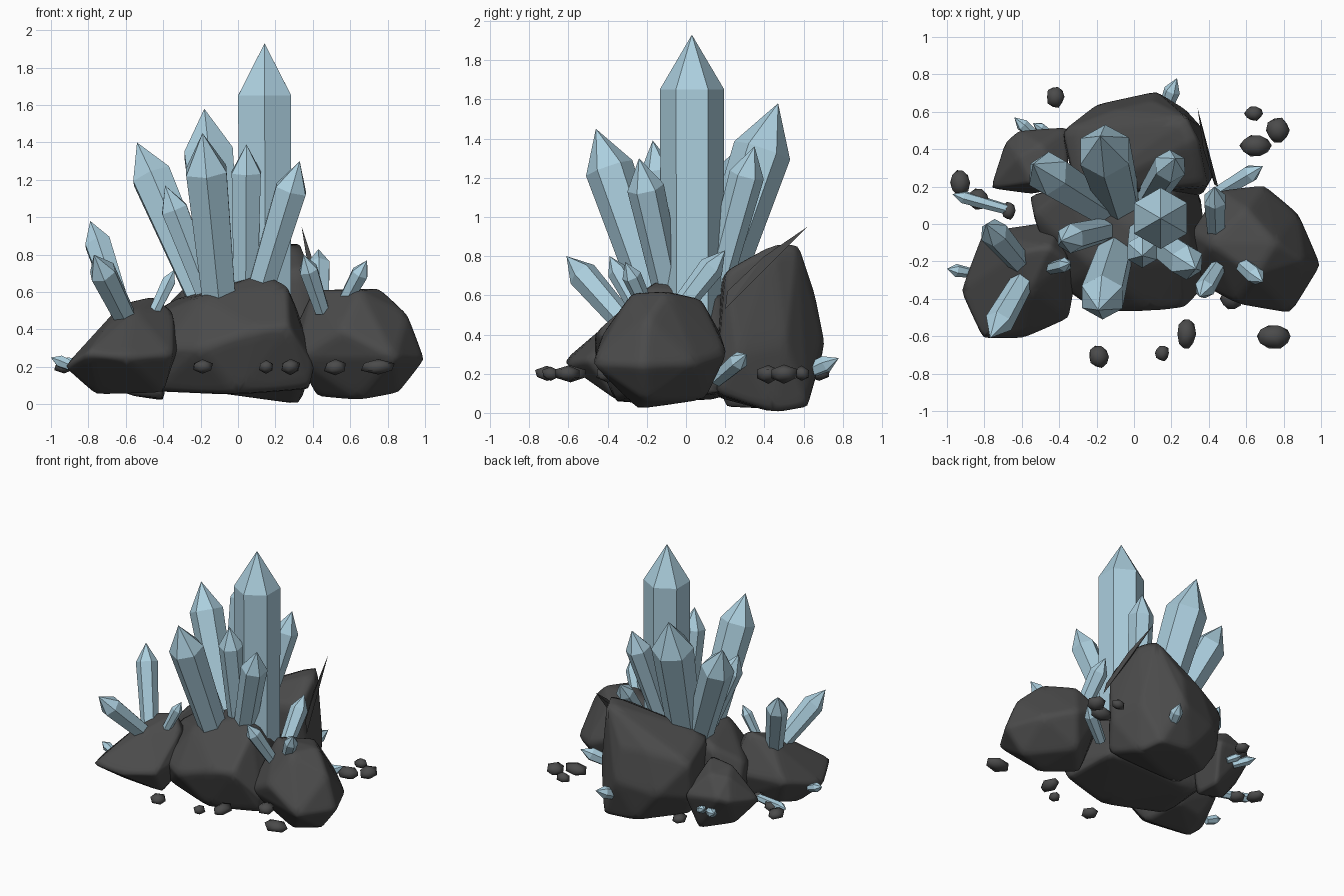
import bpy
import bmesh
import random
from mathutils import Vector, Matrix

random.seed(4)
default_cube = bpy.data.objects.get("Cube")
if default_cube:
    bpy.data.objects.remove(default_cube, do_unlink=True)


def make_material(name, colour):
    material = bpy.data.materials.new(name)
    material.use_nodes = True
    material.diffuse_color = (*colour, 1)
    shader = material.node_tree.nodes["Principled BSDF"]
    shader.inputs["Base Color"].default_value = (*colour, 1)
    shader.inputs["Roughness"].default_value = 0.7
    return material


stone_grey = make_material("stone_grey", (.07, .07, .07))
crystal_blue = make_material("crystal_blue", (.41, .62, .73))


def finish(bm, name, material, smooth=False):
    """Turn a bmesh into a named, coloured object."""
    bmesh.ops.recalc_face_normals(bm, faces=bm.faces)
    for face in bm.faces:
        face.smooth = smooth
    mesh = bpy.data.meshes.new(name)
    bm.to_mesh(mesh)
    bm.free()
    mesh.materials.append(material)
    thing = bpy.data.objects.new(name, mesh)
    bpy.context.collection.objects.link(thing)
    return thing


def rock(name, corners, crease=.72, rounded=True):
    """Chiselled boulder: a hull of its corners with softened, creased edges."""
    bm = bmesh.new()
    for corner in corners:
        bm.verts.new(corner)
    hull = bmesh.ops.convex_hull(bm, input=bm.verts[:])
    loose = {v for v in hull["geom_interior"] + hull["geom_unused"]
             if isinstance(v, bmesh.types.BMVert)}
    bmesh.ops.delete(bm, geom=list(loose), context="VERTS")
    layer = bm.edges.layers.float.new("crease_edge")
    for edge in bm.edges:
        edge[layer] = crease
    thing = finish(bm, name, stone_grey, smooth=rounded)
    if rounded:
        subdivision = thing.modifiers.new("soft_edges", "SUBSURF")
        subdivision.levels = subdivision.render_levels = 3
    return thing


def crystal(name, base, tip, radius, taper=.78):
    """Six-sided shaft, narrower at the root, ending in a point."""
    base, tip = Vector(base), Vector(tip)
    axis = tip - base
    point = min(radius * 1.7, axis.length * .4)
    shaft = axis.length - point
    bm = bmesh.new()
    bmesh.ops.create_cone(bm, cap_ends=True, segments=6, radius1=radius * taper,
                          radius2=radius, depth=shaft)
    bmesh.ops.translate(bm, verts=bm.verts, vec=(0, 0, shaft / 2))
    top = max(bm.faces, key=lambda face: face.calc_center_median().z)
    peak = bmesh.ops.poke(bm, faces=[top])["verts"][0]
    peak.co.z = axis.length
    turn = Vector((0, 0, 1)).rotation_difference(axis).to_matrix().to_4x4()
    bm.transform(Matrix.Translation(base) @ turn)
    return finish(bm, name, crystal_blue)


def pebble(name, x, y, half_x, half_y, half_z=.036, z=.2):
    """Small worn stone with slightly uneven corners."""
    bm = bmesh.new()
    bmesh.ops.create_icosphere(bm, subdivisions=1, radius=1.04)
    for v in bm.verts:
        v.co *= random.uniform(.93, 1.13)
    bm.transform(Matrix.Translation((x, y, z))
                 @ Matrix.Diagonal((half_x, half_y, half_z, 1)))
    return finish(bm, name, stone_grey, smooth=True)


# Boulders
rock("centre_rock", [
    (-.4, -.33, .3), (-.2, -.47, .3), (.1, -.47, .4), (.27, -.45, .42),
    (.41, -.3, .2), (.32, -.1, .5), (.13, -.1, .7), (.26, -.2, .64),
    (-.2, -.25, .58), (-.54, .05, .43), (-.56, .15, .2), (-.35, .2, .56),
    (.2, .2, .6), (-.45, -.2, .07), (0, -.36, .05), (.38, -.28, .08),
    (.35, .2, .1), (-.4, .2, .07)])
rock("right_rock", [
    (1, -.22, .24), (.88, .06, .25), (.7, .21, .3), (.45, .18, .4),
    (.3, -.05, .4), (.31, -.3, .25), (.55, -.43, .4), (.84, -.48, .25),
    (.76, -.1, .62), (.4, -.1, .61), (.65, -.28, .61), (.6, .08, .58),
    (.91, -.2, .48), (.42, -.1, .04), (.65, -.25, .02), (.86, -.2, .06),
    (.6, .1, .07)])
rock("left_rock", [
    (-.93, -.36, .2), (-.81, -.62, .27), (-.6, -.62, .25), (-.35, -.51, .27),
    (-.32, -.35, .3), (-.35, -.2, .5), (-.45, -.12, .58), (-.62, -.15, .54),
    (-.4, .02, .3), (-.81, -.04, .3), (-.7, -.4, .42), (-.55, -.35, .5),
    (-.76, -.3, .05), (-.4, -.35, .06), (-.45, -.05, .1), (-.72, -.12, .1)])
rock("back_rock", [
    (.28, .57, .87), (.34, .45, .87), (.39, .2, .73), (.1, .25, .7),
    (-.3, .15, .62), (-.38, .5, .54), (-.1, .61, .6), (.1, .66, .6),
    (.12, .71, .35), (-.2, .64, .3), (-.38, .45, .25), (.43, .27, .3),
    (.37, .51, .35), (-.3, .4, .1), (0, .62, .05), (.33, .45, 0),
    (.27, .62, .03), (.36, .15, .1), (-.25, .15, .08)])
rock("back_left_rock", [
    (-.77, .19, .25), (-.69, .44, .3), (-.62, .5, .33), (-.35, .52, .3),
    (-.35, .2, .49), (-.55, .22, .48), (-.5, .42, .47), (-.62, .36, .45),
    (-.55, .16, .2), (-.6, .25, .05), (-.4, .42, .02), (-.4, .2, .03)])

# Thin splinter along the edge of the back rock
rock("stone_splinter", [
    (.34, .62, .95), (.45, .2, .53), (.43, .21, .62), (.39, .4, .8),
    (.37, .4, .76)], rounded=False)

# Main cluster of large crystals
crystal("main_crystal", (.145, .033, .4), (.142, .03, 1.93), .164, taper=.97)
crystal("back_crystal", (-.07, .09, .45), (-.18, .47, 1.58), .15)
crystal("front_crystal", (-.09, -.12, .45), (-.19, -.46, 1.45), .125)
crystal("back_left_crystal", (-.13, .06, .45), (-.54, .32, 1.4), .12)
crystal("back_right_crystal", (.06, .1, .45), (.22, .35, 1.36), .09)
crystal("left_crystal", (-.11, -.02, .45), (-.39, -.09, 1.17), .08)
crystal("front_middle_crystal", (.04, -.02, .45), (.045, -.17, 1.39), .09)
crystal("front_right_crystal", (.07, -.05, .45), (.33, -.24, 1.3), .095)

# Crystals on the side boulders
crystal("left_rock_tall_crystal", (-.6, -.22, .42), (-.79, .0, .98), .078)
crystal("left_rock_front_crystal", (-.57, -.26, .4), (-.77, -.61, .8), .077)
crystal("left_rock_small_crystal", (-.46, -.24, .47), (-.34, -.21, .72), .04)
crystal("right_rock_front_crystal", (.45, -.23, .5), (.35, -.39, .8), .055)
crystal("right_rock_back_crystal", (.44, -.06, .5), (.43, .2, .83), .065)
crystal("right_rock_outer_crystal", (.56, -.2, .53), (.69, -.31, .77), .05)

# Low crystals around the foot
crystal("low_right_crystal", (.44, .16, .17), (.69, .31, .3), .05)
crystal("low_back_crystal", (.16, .6, .2), (.23, .78, .28), .045)
crystal("low_left_crystal", (-.65, .07, .2), (-.97, .16, .22), .035)
crystal("low_outer_crystal", (-.88, -.26, .2), (-1, -.24, .25), .035)
crystal("low_corner_crystal", (-.52, .46, .2), (-.64, .57, .25), .035)
crystal("low_inner_crystal", (-.45, .48, .2), (-.54, .54, .25), .03)

# Scattered pebbles
for number, spot in enumerate([
        (-.42, .68, .05, .06), (.64, .59, .05, .04), (.77, .5, .065, .07, .045),
        (.65, .42, .085, .06, .045), (-.93, .22, .055, .075), (-.83, .13, .06, .06),
        (-.67, .07, .035, .05), (.52, -.4, .06, .06, .043), (.75, -.6, .1, .067, .042),
        (.28, -.59, .05, .09, .04), (.15, -.69, .04, .045), (-.19, -.71, .055, .06)]):
    pebble(f"pebble_{number}", *spot)
